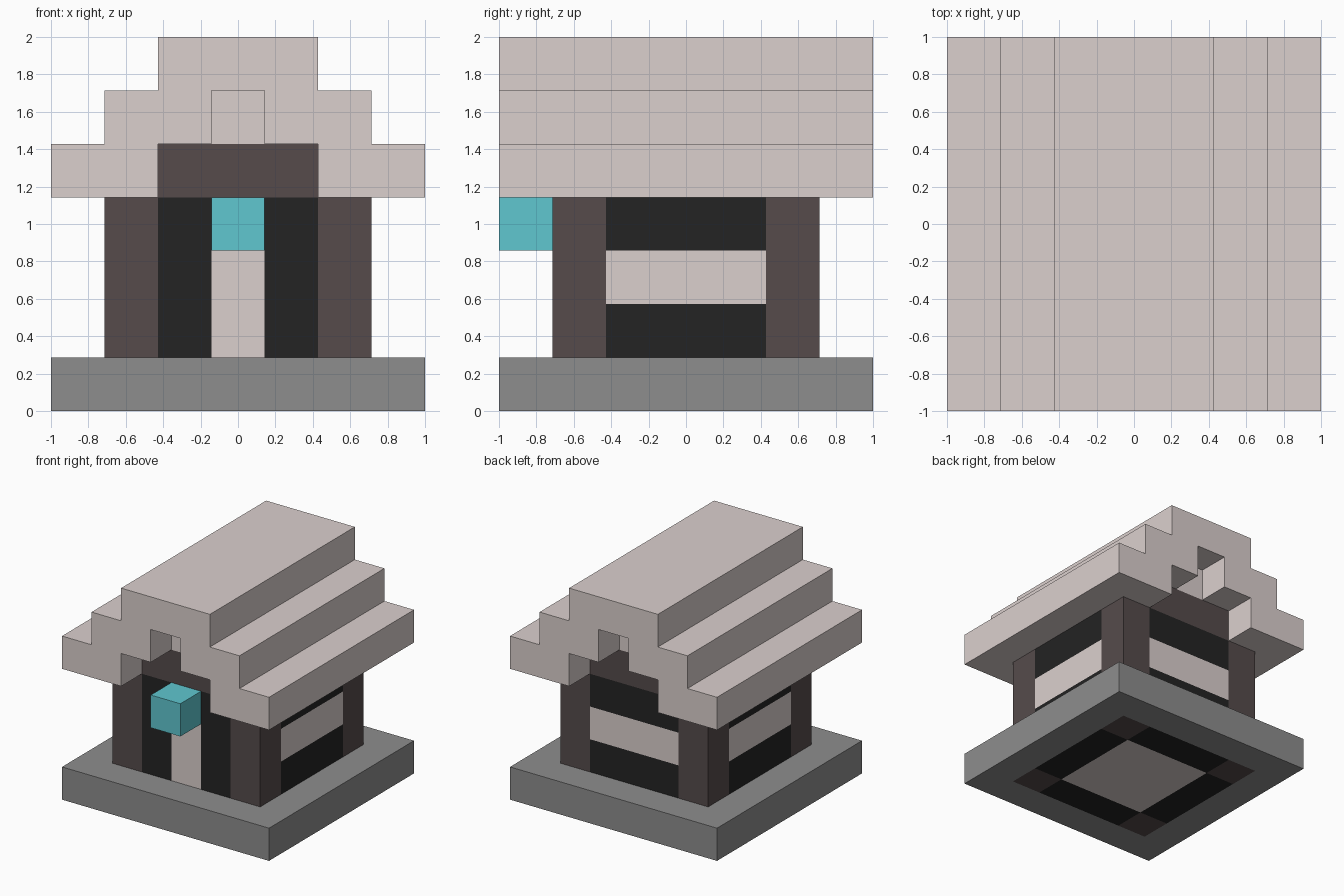
import bpy
import bmesh
from math import radians
from mathutils import Matrix, Vector

U = 2 / 7  # one block of the building grid

if "Cube" in bpy.data.objects:
    bpy.data.objects.remove(bpy.data.objects["Cube"])


def material(name, rgb):
    mat = bpy.data.materials.new(name)
    mat.use_nodes = True
    colour = (*rgb, 1)
    mat.diffuse_color = colour
    mat.node_tree.nodes["Principled BSDF"].inputs["Base Color"].default_value = colour
    return mat


STONE = material("pale stone", (0.71, 0.63, 0.615))
TIMBER = material("dark timber", (0.092, 0.071, 0.071))
BLACK = material("charcoal", (0.017, 0.017, 0.017))
GREY = material("grey rock", (0.268, 0.268, 0.268))
TEAL = material("teal lantern", (0.115, 0.57, 0.63))


def finish(name, bm, mat, turn=0):
    """Scale from blocks to units, turn about z and link."""
    bmesh.ops.recalc_face_normals(bm, faces=bm.faces)
    bm.transform(Matrix.Rotation(radians(turn), 4, "Z") @ Matrix.Scale(U, 4))
    mesh = bpy.data.meshes.new(name)
    bm.to_mesh(mesh)
    bm.free()
    mesh.materials.append(mat)
    obj = bpy.data.objects.new(name, mesh)
    bpy.context.collection.objects.link(obj)


def box(name, low, high, mat, turn=0):
    """Box between two corners given in blocks."""
    low, high = Vector(low), Vector(high)
    bm = bmesh.new()
    place = Matrix.Translation((low + high) / 2) @ Matrix.Diagonal((*(high - low), 1))
    bmesh.ops.create_cube(bm, size=1, matrix=place)
    finish(name, bm, mat, turn)


# Foundation ring: four slabs, each butting against the next
for turn, side in ((0, "front"), (90, "left"), (180, "back"), (270, "right")):
    box("foundation_" + side, (-3.5, -3.5, 0), (2.5, -2.5, 1), GREY, turn)

box("floor", (-1.5, -1.5, 0), (1.5, 1.5, 1), STONE)

# Corner posts
for turn, corner in ((0, "front_right"), (90, "front_left"), (180, "back_left"), (270, "back_right")):
    box("post_" + corner, (-2.5, -2.5, 0), (-1.5, -1.5, 4), TIMBER, turn)

# Banded walls on the left, back and right
for turn, side in ((90, "left"), (180, "back"), (270, "right")):
    for part, z0, z1, mat in (("lower", 0, 2, BLACK), ("band", 2, 3, STONE), ("upper", 3, 4, BLACK)):
        box(f"{side}_wall_{part}", (-1.5, -2.5, z0), (1.5, -1.5, z1), mat, turn)

# Front wall with a door and a lantern above it
box("front_wall_right", (-1.5, -2.5, 0), (-0.5, -1.5, 4), BLACK)
box("front_wall_left", (0.5, -2.5, 0), (1.5, -1.5, 4), BLACK)
box("door_sill", (-0.5, -2.5, 0), (0.5, -1.5, 1), BLACK)
box("door", (-0.5, -2.5, 1), (0.5, -1.5, 4), STONE)
box("lantern", (-0.5, -3.5, 3), (0.5, -2.5, 4), TEAL)

# Stepped roof: mirrored half profile with a notch and niche running through
half = [(0.5, 6), (0.5, 5), (1.5, 5), (1.5, 4), (3.5, 4),
        (3.5, 5), (2.5, 5), (2.5, 6), (1.5, 6), (1.5, 7)]
profile = half + [(-x, z) for x, z in reversed(half)]
bm = bmesh.new()
gable = bm.faces.new([bm.verts.new((x, -3.5, z)) for x, z in profile])
grown = bmesh.ops.extrude_face_region(bm, geom=[gable], use_keep_orig=True)["geom"]
far_end = [v for v in grown if isinstance(v, bmesh.types.BMVert)]
bmesh.ops.translate(bm, verts=far_end, vec=(0, 7, 0))
finish("roof", bm, STONE)

# Lintel and gable fillers, set back one block from both roof ends
box("lintel", (-1.5, -2.5, 4), (1.5, 2.5, 5), TIMBER)
box("gable_filler", (-0.5, -2.5, 5), (0.5, 2.5, 6), STONE)
